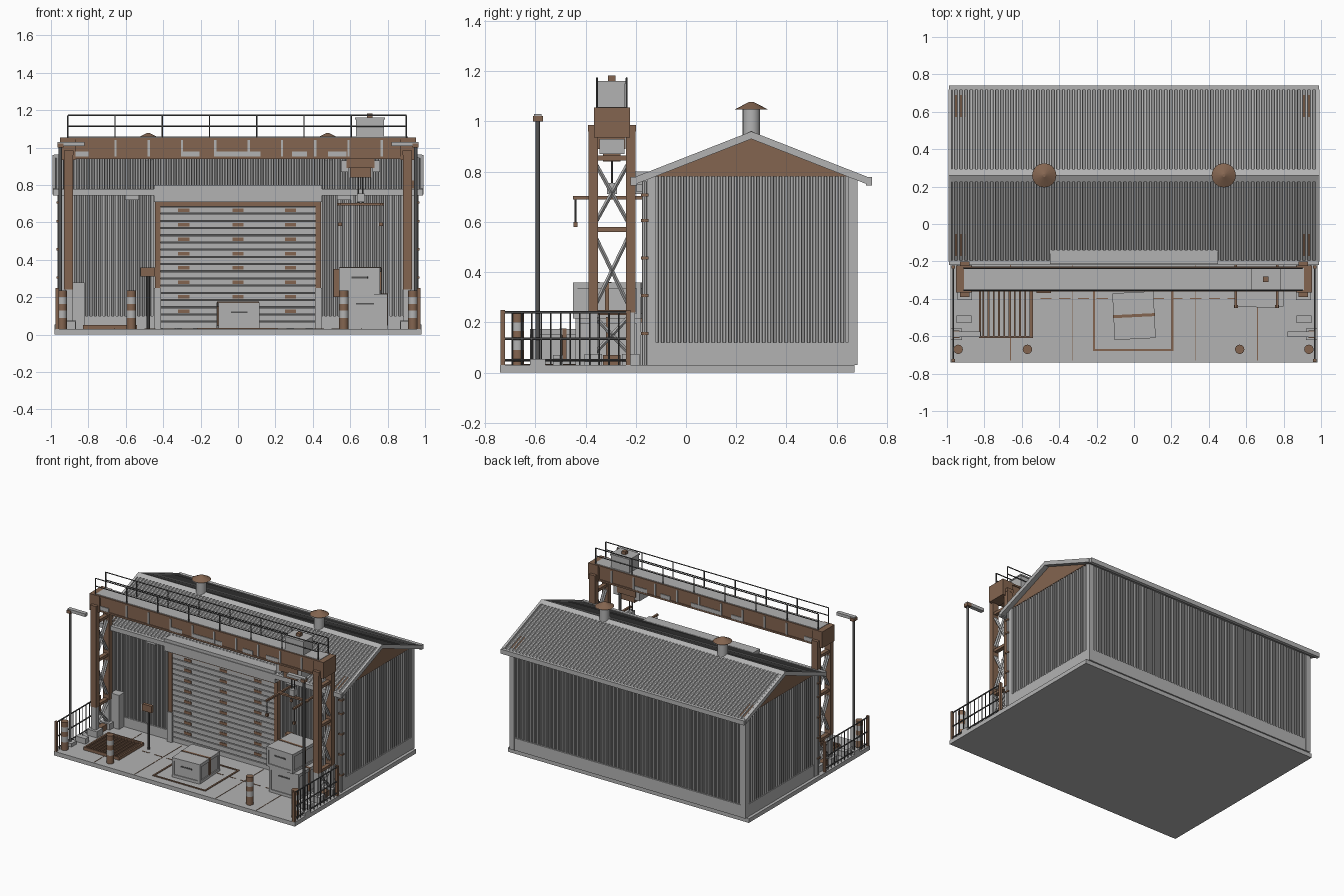
import bpy, bmesh, math
from mathutils import Vector, Matrix

cube = bpy.data.objects.get("Cube")
if cube:
    bpy.data.objects.remove(cube, do_unlink=True)


def material(name, rgb):
    m = bpy.data.materials.new(name)
    m.use_nodes = True
    m.diffuse_color = (*rgb, 1)
    bsdf = next(n for n in m.node_tree.nodes if n.type == "BSDF_PRINCIPLED")
    bsdf.inputs["Base Color"].default_value = (*rgb, 1)
    return m


GREY = material("light_grey", (.45, .45, .45))
SHEET = material("sheet_grey", (.42, .42, .42))
RUST = material("rust_brown", (.23, .13, .08))
DARK = material("dark_steel", (.09, .09, .09))


def finish(name, mat, bm, smooth=False):
    me = bpy.data.meshes.new(name)
    bm.to_mesh(me)
    bm.free()
    me.materials.append(mat)
    ob = bpy.data.objects.new(name, me)
    bpy.context.collection.objects.link(ob)
    if smooth:
        for p in me.polygons:
            p.use_smooth = abs(p.normal.z) < .9
    return ob


def boxes(name, mat, *ranges, turn=0):
    """One object made of boxes, each given as x, y and z ranges."""
    bm = bmesh.new()
    for r in ranges:
        mid = Vector([(a + b) / 2 for a, b in r])
        size = [abs(b - a) for a, b in r]
        bmesh.ops.create_cube(bm, size=1, matrix=Matrix.Translation(mid)
                              @ Matrix.Rotation(turn, 4, "Z") @ Matrix.Diagonal((*size, 1)))
    return finish(name, mat, bm)


def rods(name, mat, pairs, radius, sides=6, tip=None):
    """Round bars between pairs of points."""
    bm = bmesh.new()
    for a, b in pairs:
        a, b = Vector(a), Vector(b)
        rot = (b - a).to_track_quat("Z", "Y").to_matrix().to_4x4()
        bmesh.ops.create_cone(bm, cap_ends=True, segments=sides, radius1=radius,
                              radius2=radius if tip is None else tip, depth=(b - a).length,
                              matrix=Matrix.Translation((a + b) / 2) @ rot)
    return finish(name, mat, bm, sides > 8)


def prism(name, mat, profile, x0, x1):
    """A y-z outline extruded along x."""
    bm = bmesh.new()
    face = bm.faces.new([bm.verts.new((x0, y, z)) for y, z in profile])
    new = bmesh.ops.extrude_face_region(bm, geom=[face])["geom"]
    bmesh.ops.translate(bm, vec=(x1 - x0, 0, 0),
                        verts=[v for v in new if isinstance(v, bmesh.types.BMVert)])
    bmesh.ops.recalc_face_normals(bm, faces=bm.faces)
    return finish(name, mat, bm)


def corrugated(name, start, along, up, out, ribs, depth=.009):
    """A ribbed sheet whose ribs run in the up direction."""
    bm = bmesh.new()
    start, along, up, out = map(Vector, (start, along, up, out))
    rows = []
    for i in range(ribs):
        for t, d in ((0, 0), (.4, 0), (.5, 1), (.9, 1)):
            p = start + along * ((i + t) / ribs) + out * depth * d
            rows.append((bm.verts.new(p), bm.verts.new(p + up)))
    for (a, b), (c, d) in zip(rows, rows[1:]):
        f = bm.faces.new((a, c, d, b))
        f.normal_update()
        if f.normal.dot(out) < 0:
            f.normal_flip()
    return finish(name, SHEET, bm)


F = .03            # yard floor
RIDGE, TOP, EAVE = .26, .95, .77
SIDES = ((-1, "right"), (1, "left"))

# Slab and building shell
boxes("base_slab", GREY, ((-.98, .98), (-.74, .67), (0, F)))
boxes("wall_core", SHEET, ((-.945, .945), (-.14, .665), (F, .78)))
corrugated("front_wall", (-.93, -.142, F), (1.86, 0, 0), (0, 0, .75), (0, -1, 0), 80)
corrugated("back_wall", (-.93, .667, .12), (1.86, 0, 0), (0, 0, .66), (0, 1, 0), 80)
for s, side in SIDES:
    corrugated(side + "_wall", (s * .946, -.12, .12), (0, .76, 0), (0, 0, .66), (s, 0, 0), 34)
    prism(side + "_gable", RUST, ((-.17, .78), (RIDGE, .94), (.69, .78)), s * .9, s * .957)
    boxes(side + "_corners", GREY, ((s * .92, s * .96), (-.155, -.12), (F, .78)),
          ((s * .92, s * .96), (.645, .682), (F, .78)))
    boxes(side + "_plinth", GREY, ((s * .9, s * .958), (-.13, .65), (F, .12)))
    boxes(side + "_front_plinth", GREY, ((s * .45, s * .93), (-.154, -.13), (F, .1)))
boxes("back_plinth", GREY, ((-.95, .95), (.65, .68), (F, .12)))

# Roof, ridge cap, verge trims and gutters
for y, name in ((-.2, "front"), (.72, "back")):
    prism(name + "_roof_slab", SHEET, ((RIDGE, TOP - .02), (RIDGE, TOP - .006), (y, EAVE - .006), (y, EAVE - .02)),
          -.985, .985)
    n = Vector((0, math.copysign(TOP - EAVE, y), abs(y - RIDGE))).normalized()
    corrugated(name + "_roof", (-.985, y, EAVE - .004), (1.97, 0, 0), (0, RIDGE - y, TOP - EAVE), n, 72)
    for s, side in SIDES:
        prism(f"{name}_{side}_verge", GREY, ((RIDGE, TOP - .02), (RIDGE, TOP + .01), (y, EAVE + .01), (y, EAVE - .02)),
              s * .975, s * .993)
    e = -1 if y < 0 else 1
    boxes(name + "_gutter", GREY, ((-.99, .99), (y - .004 * e, y + .02 * e), (.745, .778)))
prism("ridge_cap", GREY, ((RIDGE - .035, TOP - .005), (RIDGE, TOP + .012), (RIDGE + .035, TOP - .005)), -.985, .985)
for s, side in SIDES:
    x = s * .48
    rods(side + "_vent_pipe", GREY, [((x, RIDGE, .92), (x, RIDGE, 1.05))], .035, 16)
    rods(side + "_vent_cap", RUST, [((x, RIDGE, 1.048), (x, RIDGE, 1.078))], .065, 16, .008)

# Roller door
boxes("door_housing", GREY, ((-.45, .45), (-.215, -.14), (.71, .8)))
boxes("door_frame", RUST, ((-.445, .445), (-.175, -.14), (.685, .71)),
      *[((s * .415, s * .445), (-.175, -.14), (.25, .69)) for s, _ in SIDES])
boxes("door_jamb_guards", GREY, *[((s * .412, s * .45), (-.18, -.14), (F, .25)) for s, _ in SIDES])
boxes("door_panel", DARK, ((-.415, .415), (-.156, -.14), (F, .69)))
slats, pitch = 17, .0385
boxes("door_slats", GREY, *[((-.415, .415), (-.168, -.15), (F + i * pitch + .004, F + (i + 1) * pitch - .002))
                            for i in range(slats)])
boxes("door_patches", RUST, *[((x - .03, x + .03), (-.172, -.165), (F + i * pitch + .009, F + i * pitch + .028))
                              for i in range(2, slats, 2) for x in (-.29, 0, .28)])

# Wall fittings
for s, side in SIDES:
    boxes(side + "_wall_lamp", GREY, ((s * .53, s * .605), (-.2, -.15), (.72, .75)))
    rods(side + "_downpipe", GREY, [((s * .955, -.165, F), (s * .955, -.165, .76))], .011, 8)
    boxes(side + "_pipe_clips", RUST, *[((s * .94, s * .97), (-.18, -.15), (z, z + .012)) for z in (.15, .3, .45, .6, .7)])
boxes("utility_cabinet", GREY, ((-.89, -.82), (-.21, -.15), (F, .28)))
boxes("switch_box", RUST, ((.51, .56), (-.19, -.15), (.2, .35)))

# Gantry towers
Y0, Y1 = -.37, -.22
for s, side in SIDES:
    x = s * .905
    span = (x - .024, x + .024)
    boxes(side + "_tower_posts", RUST, *[(span, (y - .019, y + .019), (.24, .98)) for y in (Y0, Y1)])
    boxes(side + "_post_guards", GREY, *[((x - .02, x + .02), (y - .017, y + .017), (F, .25)) for y in (Y0, Y1)])
    boxes(side + "_tower_feet", GREY, *[((x - .04, x + .04), (y - .035, y + .035), (F, .075)) for y in (Y0, Y1)])
    boxes(side + "_tower_ties", RUST, *[((x - .015, x + .015), (Y0, Y1), (z, z + .02)) for z in (.23, .56, .845)],
          ((x - .02, x + .02), (Y0 + .04, Y1 - .04), (F, .07)))
    for k in (-1, 1):
        rods(f"{side}_cross_brace_{'inner' if k * s < 0 else 'outer'}", GREY,
             [((x + k * .008, a, lo), (x + k * .008, b, hi)) for lo, hi in ((.07, .23), (.25, .56), (.58, .85))
              for a, b in ((Y0, Y1), (Y1, Y0))], .008, 4)
    boxes(side + "_beam_end", RUST, ((s * .87, s * .952), (-.367, -.223), (.935, 1.055)))
    boxes(side + "_end_plates", RUST, ((s * .88, s * .93), (-.39, -.2), (.96, .985)))

# Gantry beam with stiffeners, patches and walkway
boxes("gantry_beam", RUST, ((-.95, .95), (-.355, -.235), (.945, 1.045)),
      *[((-.95, .95), (-.362, -.228), (z, z + .012)) for z in (.94, 1.042)])
boxes("walkway_plate", GREY, ((-.91, .91), (-.352, -.236), (1.05, 1.058)))
boxes("beam_stiffeners", GREY, *[((x - .006, x + .006), (-.361, -.229), (.953, 1.041))
                                 for x in [-.655 + i * .178 for i in range(9)]])
boxes("beam_patches", GREY, *[((x - w, x + w), (-.36, -.23), (.948, .98))
                              for x, w in ((0, .12), (-.25, .045), (.33, .04), (-.86, .06), (.53, .05))])
stations = [-.91 + i * .2525 for i in range(7)] + [.9]
for y, name in ((-.354, "front"), (-.236, "back")):
    rods(name + "_walkway_rail", DARK,
         [((x, y, 1.05), (x, y, 1.172)) for x in stations]
         + [((-.91, y, z), (.9, y, z)) for z in (1.115, 1.172)], .004)

# Winch house, trolley and lifting frame
boxes("winch_house", GREY, ((.63, .78), (-.352, -.242), (1.055, 1.155)))
boxes("winch_house_lid", GREY, ((.625, .785), (-.358, -.236), (1.15, 1.16)))
boxes("winch_beacon", RUST, ((.69, .72), (-.31, -.28), (1.16, 1.182)))
boxes("trolley", RUST, ((.58, .73), (-.35, -.24), (.89, .945)), ((.6, .71), (-.33, -.26), (.84, .9)))
boxes("trolley_wheels", GREY, *[((x - .02, x + .02), (-.345, -.245), (.87, .93)) for x in (.57, .74)])
C = (.655, -.295)
rods("hoist_cables", DARK, [((C[0] + d, C[1], .7), (C[0] + d, C[1], .85)) for d in (-.012, .012)], .004)
boxes("hook_block", GREY, ((C[0] - .02, C[0] + .02), (C[1] - .02, C[1] + .02), (.71, .755)))
boxes("lifting_frame", RUST, ((.53, .78), (-.305, -.285), (.69, .703)),
      *[((x - .007, x + .007), (-.45, -.15), (.69, .703)) for x in (.545, .765)])
rods("lifting_chains", DARK, [((x, y, .59), (x, y, .69)) for x in (.545, .765) for y in (-.44, -.16)], .004)
boxes("chain_hooks", RUST, *[((x - .01, x + .01), (y - .008, y + .008), (.58, .6))
                             for x in (.545, .765) for y in (-.44, -.16)])

# Side fences and lamp posts
for s, side in SIDES:
    x = s * .967
    boxes(side + "_fence_posts", RUST, *[((x - .009, x + .009), (y - .009, y + .009), (F, .25)) for y in (-.73, -.23)])
    rods(side + "_fence_bars", DARK, [((x, -.73 + i * .0385, F), (x, -.73 + i * .0385, .24)) for i in range(1, 13)], .003)
    rods(side + "_fence_rails", DARK, [((x, -.73, z), (x, -.23, z)) for z in (.05, .135, .24)], .005)
    x = s * .95
    rods(side + "_lamp_post", DARK, [((x, -.59, F), (x, -.59, 1.02))], .009, 10)
    boxes(side + "_lamp_collar", RUST, ((x - .016, x + .016), (-.61, -.57), (1, 1.022)))
    boxes(side + "_lamp_base", GREY, ((x - .03, x + .03), (-.62, -.56), (F, .055)))
    boxes(side + "_lamp_head", GREY, ((s * .82, s * .965), (-.605, -.575), (1.008, 1.03)))
    boxes(side + "_wheel_stop", GREY, ((s * .87, s * .95), (-.53, -.49), (F, .07)))

# Striped bollards
for i, x in enumerate((-.94, -.57, .565, .935), 1):
    for j, (lo, hi) in enumerate(((F, .09), (.09, .13), (.13, .165), (.165, .2), (.2, .235))):
        rods(f"bollard_{i}_band_{j + 1}", GREY if j % 2 else RUST, [((x, -.67, lo), (x, -.67, hi))], .025, 16)


def crate(name, x, y, z0, z1, w, d, turn):
    """A box with a raised lid, frame battens and a dark handle slot."""
    hw, hd = w / 2, d / 2
    parts = [("body", GREY, hw - .006, hd - .006, z0, z1), ("lid", GREY, hw, hd, z1 - .02, z1 + .003),
             ("base", GREY, hw, hd, z0, z0 + .02), ("handle", DARK, hw * .4, hd - .003, z1 - .055, z1 - .045),
             ("strap", RUST, hw + .003, .008, z0 + .02, z1 + .006)]
    for part, mat, a, b, lo, hi in parts:
        boxes(f"{name}_{part}", mat, ((x - a, x + a), (y - b, y + b), (lo, hi)), turn=turn)
    bm_corners = boxes(name + "_corners", GREY, *[((i * hw, i * (hw - .018)), (j * hd, j * (hd - .018)), (z0, z1))
                                                 for i in (-1, 1) for j in (-1, 1)])
    bm_corners.matrix_world = Matrix.Translation((x, y, 0)) @ Matrix.Rotation(turn, 4, "Z")


crate("yard_crate", 0, -.49, F, .17, .22, .25, .05)
crate("lower_crate", .68, -.31, F, .215, .24, .26, 0)
crate("upper_crate", .655, -.31, .215, .355, .22, .27, -.04)


# Floor markings, grate and joints
def outline(name, x0, x1, y0, y1, w, h):
    boxes(name, RUST, *[((x0, x1), (y, y + w), (F, F + h)) for y in (y0, y1 - w)],
          *[((x, x + w), (y0, y1), (F, F + h)) for x in (x0, x1 - w)])


outline("loading_mark", -.22, .21, -.68, -.28, .012, .005)
outline("grate_frame", -.83, -.54, -.61, -.32, .012, .022)
boxes("grate_slats", RUST, *[((x, x + .009), (-.6, -.33), (F, .046)) for x in [-.81 + i * .028 for i in range(10)]])
boxes("floor_joints", RUST, *[((x - .002, x + .002), (-.73, -.18), (F, F + .002)) for x in (-.66, -.33, .33, .66)],
      *[((x, x + .06), (-.402, -.396), (F, F + .002)) for x in [-.5 + i * .1 for i in range(11)]])

# Sign on a post
rods("sign_post", DARK, [((-.48, -.35, F), (-.48, -.35, .32))], .009, 8)
boxes("sign_board", RUST, ((-.52, -.445), (-.37, -.345), (.31, .36)))
